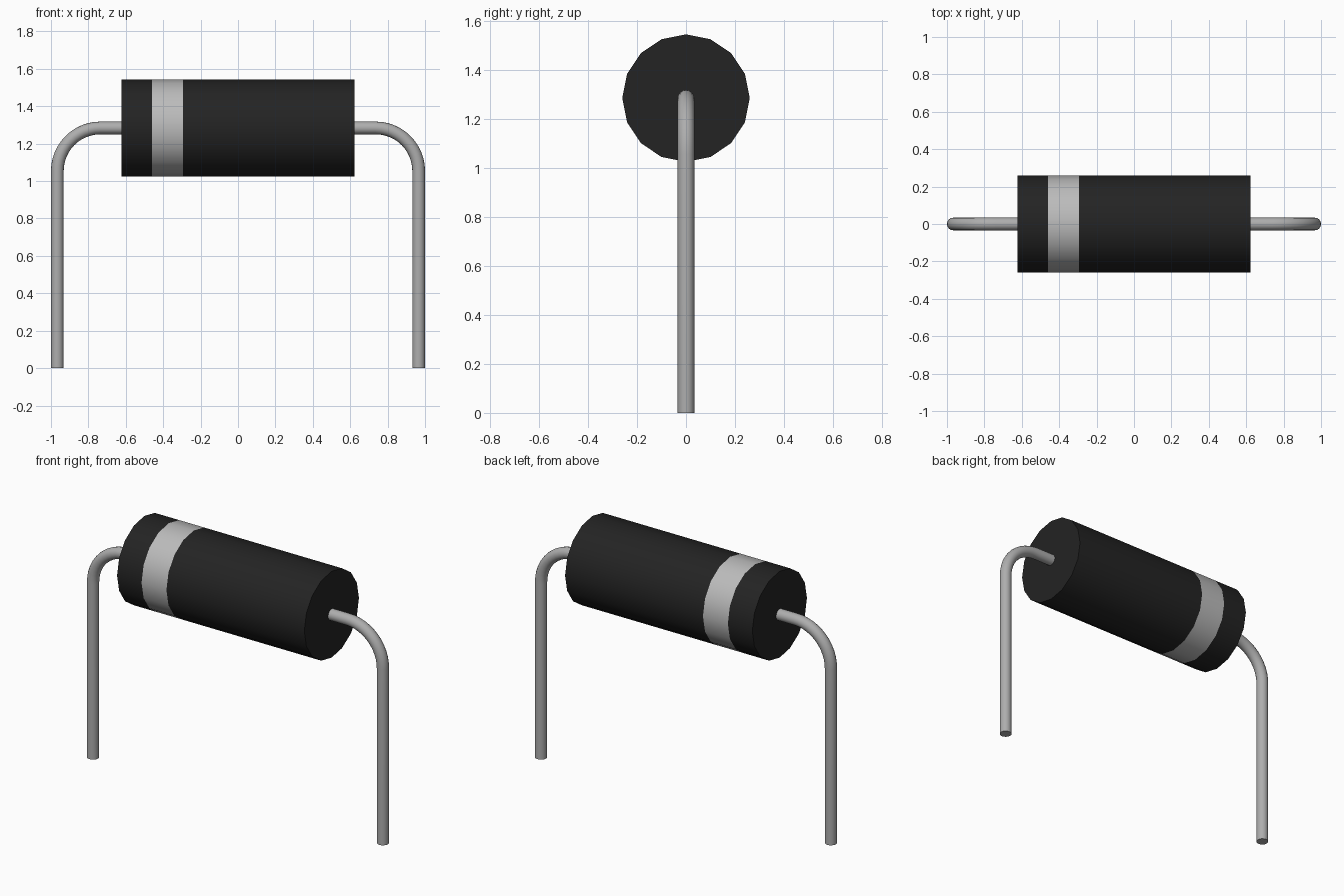
import bpy, bmesh
from math import sin, cos, pi, radians
from mathutils import Matrix

cube = bpy.data.objects.get("Cube")
if cube:
    bpy.data.objects.remove(cube, do_unlink=True)

AXIS_Z = 1.284       # height of the body axis
BODY_R = 0.26
BODY_HALF = 0.624
WIRE_R = 0.034
LEG_X = 0.966
BEND_R = 0.23


def material(name, colour, roughness):
    mat = bpy.data.materials.new(name)
    mat.use_nodes = True
    mat.diffuse_color = (*colour, 1)
    bsdf = mat.node_tree.nodes["Principled BSDF"]
    bsdf.inputs["Base Color"].default_value = (*colour, 1)
    bsdf.inputs["Roughness"].default_value = roughness
    return mat


black = material("black_epoxy", (0.017, 0.017, 0.017), 0.5)
silver = material("silver_band", (0.5, 0.5, 0.5), 0.5)
metal = material("lead_metal", (0.42, 0.42, 0.42), 0.5)


def smooth(obj):
    bpy.ops.object.select_all(action="DESELECT")
    obj.select_set(True)
    bpy.context.view_layer.objects.active = obj
    bpy.ops.object.shade_smooth_by_angle(angle=radians(40))


# Body: sixteen-sided cylinder along x, cut at both edges of the painted band
bm = bmesh.new()
bmesh.ops.create_cone(bm, cap_ends=True, segments=16, radius1=BODY_R,
                      radius2=BODY_R, depth=2 * BODY_HALF,
                      matrix=Matrix.Rotation(pi / 2, 4, "Y"))
band = (-0.461, -0.295)
for x in band:
    bmesh.ops.bisect_plane(bm, geom=bm.verts[:] + bm.edges[:] + bm.faces[:],
                           plane_co=(x, 0, 0), plane_no=(1, 0, 0))
for face in bm.faces:
    face.material_index = int(band[0] < face.calc_center_median().x < band[1])
mesh = bpy.data.meshes.new("body")
bm.to_mesh(mesh)
bm.free()
mesh.materials.append(black)
mesh.materials.append(silver)
body = bpy.data.objects.new("body", mesh)
body.location.z = AXIS_Z
bpy.context.collection.objects.link(body)
smooth(body)


# Leads: round wire leaving the body end and bending down to the ground
def lead(name, side):
    path = [(BODY_HALF - 0.02, AXIS_Z)]
    steps = 12
    for i in range(steps + 1):
        a = pi / 2 * i / steps
        path.append((LEG_X - BEND_R + BEND_R * sin(a),
                     AXIS_Z - BEND_R + BEND_R * cos(a)))
    path.append((LEG_X, 0))
    curve = bpy.data.curves.new(name, "CURVE")
    curve.dimensions = "3D"
    curve.bevel_depth = WIRE_R
    curve.bevel_resolution = 6
    curve.use_fill_caps = True
    spline = curve.splines.new("POLY")
    spline.points.add(len(path) - 1)
    for point, (x, z) in zip(spline.points, path):
        point.co = (side * x, 0, z, 1)
    curve.materials.append(metal)
    obj = bpy.data.objects.new(name, curve)
    bpy.context.collection.objects.link(obj)
    bpy.ops.object.select_all(action="DESELECT")
    obj.select_set(True)
    bpy.context.view_layer.objects.active = obj
    bpy.ops.object.convert(target="MESH")
    smooth(bpy.context.view_layer.objects.active)


lead("left_lead", 1)
lead("right_lead", -1)
